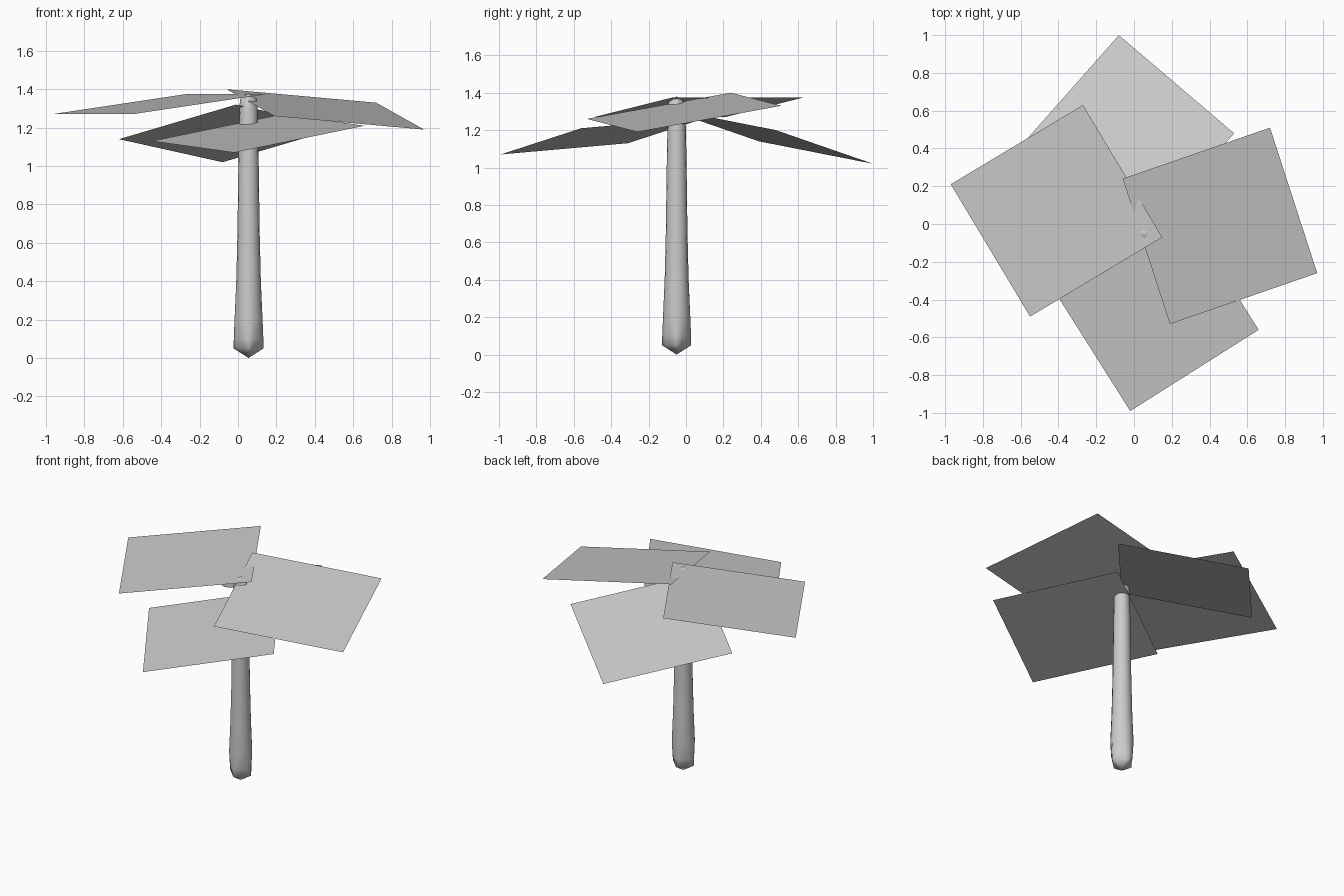
import bpy, bmesh
from math import cos, sin, tau
from mathutils import Vector

if "Cube" in bpy.data.objects:
    bpy.data.objects.remove(bpy.data.objects["Cube"])

CX, CY, SIDES = 0.055, -0.05, 16


def add_object(name, bm):
    mesh = bpy.data.meshes.new(name)
    bm.to_mesh(mesh)
    bm.free()
    obj = bpy.data.objects.new(name, mesh)
    bpy.context.collection.objects.link(obj)
    return obj


def ring(bm, z, r, diamond):
    # blends a circle (0) into a square with corners on the axes (1)
    verts = []
    for i in range(SIDES):
        a = tau * i / SIDES
        d = 1 / (abs(cos(a)) + abs(sin(a)))
        k = r * (1 + (d - 1) * diamond)
        verts.append(bm.verts.new((CX + k * cos(a), CY + k * sin(a), z)))
    return verts


# trunk: round tapered post with pointed square ends
bm = bmesh.new()
profile = [(0.05, 0.078, 1), (0.10, 0.077, 0.5), (0.20, 0.073, 0.05),
           (0.40, 0.064, 0), (0.65, 0.058, 0), (1.08, 0.052, 0),
           (1.25, 0.048, 0), (1.31, 0.047, 0.1), (1.35, 0.044, 0.7)]
rings = [ring(bm, *p) for p in profile]
bottom = bm.verts.new((CX, CY, 0.0))
top = bm.verts.new((CX, CY, 1.38))
for i in range(SIDES):
    j = (i + 1) % SIDES
    for a, b in zip(rings, rings[1:]):
        bm.faces.new((a[i], a[j], b[j], b[i]))
    bm.faces.new((bottom, rings[0][j], rings[0][i]))
    bm.faces.new((top, rings[-1][i], rings[-1][j]))
for f in bm.faces:
    f.smooth = True
add_object("trunk", bm)


# leaves: flat square sheets, given by three corners (fourth completes the square)
def leaf(name, a, b, c):
    a, b, c = Vector(a), Vector(b), Vector(c)
    bm = bmesh.new()
    face = bm.faces.new([bm.verts.new(p) for p in (a, b, c, a + c - b)])
    face.normal_update()
    if face.normal.z < 0:
        face.normal_flip()
    add_object(name, bm)


leaf("right_leaf", (-0.06, 0.24, 1.40), (0.72, 0.51, 1.33), (0.97, -0.26, 1.19))
leaf("left_leaf", (-0.27, 0.63, 1.375), (-0.97, 0.21, 1.27), (-0.55, -0.49, 1.27))
leaf("back_leaf", (-0.62, 0.39, 1.14), (-0.08, 1.00, 1.02), (0.53, 0.48, 1.20))
leaf("front_leaf", (-0.45, -0.31, 1.13), (-0.02, -0.99, 1.07), (0.66, -0.56, 1.21))
